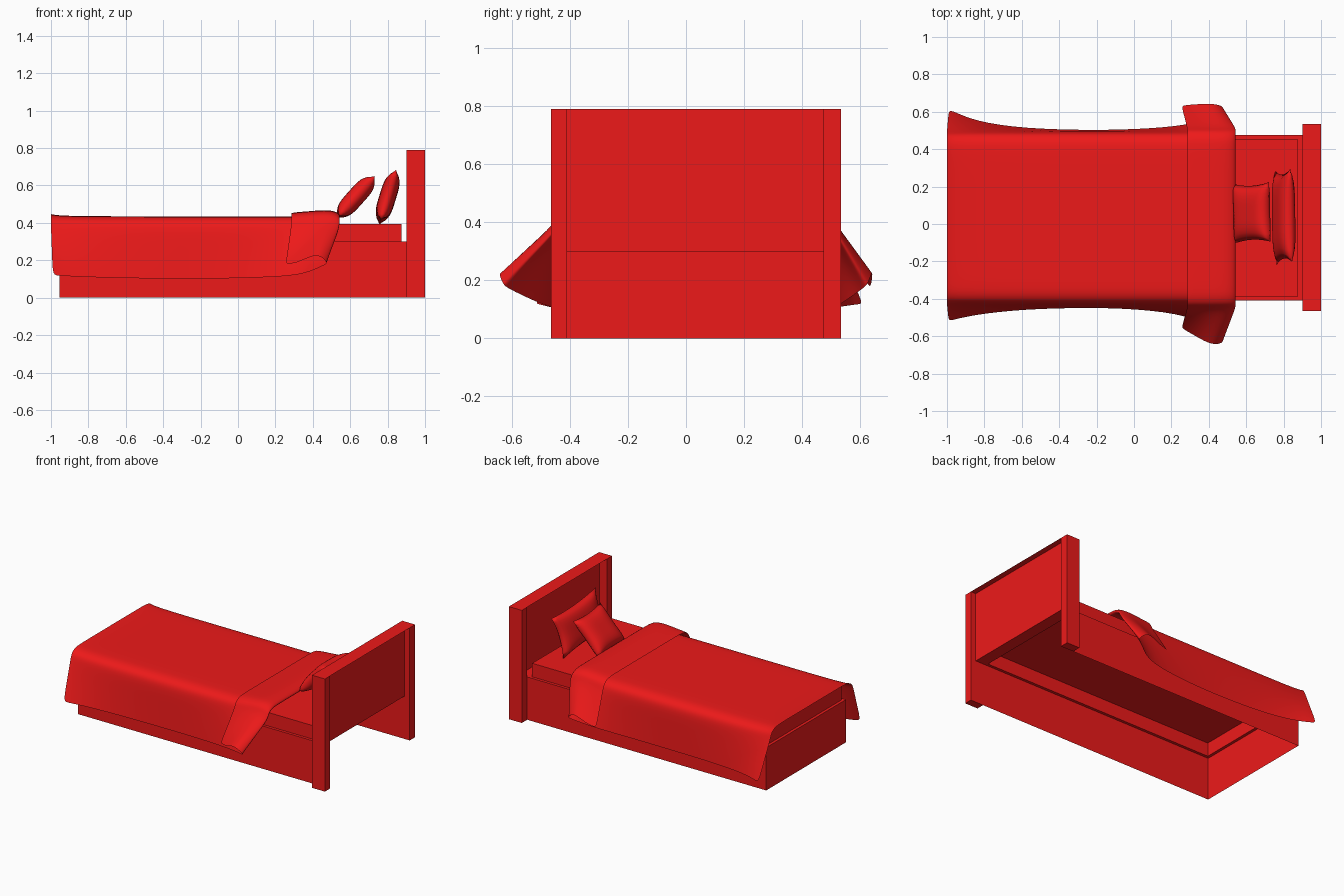
import bpy, bmesh, math
from mathutils import Matrix, Vector

if "Cube" in bpy.data.objects:
    bpy.data.objects.remove(bpy.data.objects["Cube"])

RED = bpy.data.materials.new("red")
RED.diffuse_color = (0.85, 0.01, 0.01, 1)
RED.use_nodes = True
RED.node_tree.nodes["Principled BSDF"].inputs["Base Color"].default_value = RED.diffuse_color


def finish(name, bm, smooth=False):
    bmesh.ops.recalc_face_normals(bm, faces=bm.faces)
    me = bpy.data.meshes.new(name)
    bm.to_mesh(me)
    bm.free()
    ob = bpy.data.objects.new(name, me)
    bpy.context.collection.objects.link(ob)
    me.materials.append(RED)
    if smooth:
        for p in me.polygons:
            p.use_smooth = True
    return ob


def box(name, x0, x1, y0, y1, z0, z1):
    bm = bmesh.new()
    bmesh.ops.create_cube(bm, size=1)
    for v in bm.verts:
        v.co = (x0 + (v.co.x + .5) * (x1 - x0),
                y0 + (v.co.y + .5) * (y1 - y0),
                z0 + (v.co.z + .5) * (z1 - z0))
    return finish(name, bm)


def sheet(name, corners):
    bm = bmesh.new()
    bm.faces.new([bm.verts.new(c) for c in corners])
    return finish(name, bm)


# headboard: two posts, thin panel between them, thin top cap
Y0, Y1 = -0.41, 0.475
box("headboard_post_front", 0.9, 1.0, -0.465, Y0, 0, 0.79)
box("headboard_post_back", 0.9, 1.0, Y1, 0.535, 0, 0.79)
sheet("headboard_panel", [(.96, Y0, .3), (.96, Y1, .3), (.96, Y1, .79), (.96, Y0, .79)])
sheet("headboard_cap", [(.9, Y0, .79), (1, Y0, .79), (1, Y1, .79), (.9, Y1, .79)])

# hollow bed base with stepped mattress, open below and at the head end
bm = bmesh.new()
rings = []
for x0, x1, y0, y1, z in [(-.955, .96, Y0, Y1, 0), (-.955, .96, Y0, Y1, .3),
                          (-.935, .875, Y0 + .02, Y1 - .02, .3),
                          (-.935, .875, Y0 + .02, Y1 - .02, .395)]:
    rings.append([bm.verts.new(c) for c in
                  [(x0, y0, z), (x1, y0, z), (x1, y1, z), (x0, y1, z)]])
for k in range(3):
    for i in range(4):
        if k == 0 and i == 1:
            continue
        j = (i + 1) % 4
        bm.faces.new([rings[k][i], rings[k][j], rings[k + 1][j], rings[k + 1][i]])
bm.faces.new(rings[3])
finish("bed_base_and_mattress", bm)

# blanket stations: top x, top z, hem x, hem z, hem y front, hem y back
stations = [
    (-1.0, .447, -.99, .12, -.52, .61),
    (-.97, .44, -.96, .118, -.51, .60),
    (-.85, .436, -.85, .112, -.485, .55),
    (-.6, .435, -.6, .104, -.455, .51),
    (-.2, .435, -.2, .10, -.445, .50),
    (.1, .435, .1, .107, -.46, .51),
    (.3, .435, .34, .118, -.50, .535),
    (.46, .435, .44, .165, -.60, .60),
    (.54, .425, .475, .18, -.625, .62),
    (.55, .45, .475, .195, -.635, .63),
    (.49, .472, .42, .24, -.65, .645),
    (.38, .462, .33, .19, -.60, .64),
    (.31, .457, .27, .18, -.565, .635),
    (.285, .452, .255, .18, -.555, .63),
]
bm = bmesh.new()
rows = []
for i, (xt, zt, xb, zb, yn, yp) in enumerate(stations):
    out = 0.02 if i >= 8 else 0

    def side(yb, ys, s):
        pts = []
        for f in (0, .33, .66, 1):
            pts.append((xb + (xt - xb) * f, yb + (ys - yb) * f,
                        zb + (zt - .065 - zb) * f))
        for d, h in ((.015, .025), (.055, .004), (.11, 0)):
            pts.append((xt, ys - s * d, zt - h))
        return pts
    a = side(yn, -.428 - out, -1)
    b = side(yp, .492 + out, 1)
    mid = [(xt, y, zt) for y in (-.15, .03, .21)]
    rows.append([bm.verts.new(p) for p in a + mid + b[::-1]])
for r, s in zip(rows, rows[1:]):
    for j in range(len(r) - 1):
        bm.faces.new([r[j], r[j + 1], s[j + 1], s[j]])
blanket = finish("blanket", bm, True)
blanket.modifiers.new("smooth", 'SUBSURF').levels = 2
blanket.modifiers["smooth"].render_levels = 2


# pillows: pinched cushions leaning toward the headboard
def pillow(name, center, w, h, t, lean, roll):
    bm = bmesh.new()
    for s in (1, -1):
        verts = bmesh.ops.create_grid(bm, x_segments=16, y_segments=16, size=1)["verts"]
        for v in verts:
            u, k = v.co.x, v.co.y
            puff = max(0, (1 - u ** 4) * (1 - k ** 4)) ** .6
            v.co = (w * u * (1 - .1 * (1 - k * k)),
                    h * k * (1 - .1 * (1 - u * u)), s * t * puff)
    bmesh.ops.remove_doubles(bm, verts=bm.verts, dist=1e-4)
    a = math.radians(lean)
    up = Vector((math.sin(a), 0, math.cos(a)))
    n = Vector((-math.cos(a), 0, math.sin(a)))
    m = Matrix((up.cross(n), up, n)).transposed().to_4x4()
    bm.transform(Matrix.Translation(center) @ m @ Matrix.Rotation(math.radians(roll), 4, 'Z'))
    finish(name, bm, True)


pillow("large_pillow", (.80, .04, .537), .25, .14, .045, 17, 3)
pillow("small_pillow", (.63, .06, .538), .16, .145, .048, 42, 2)
